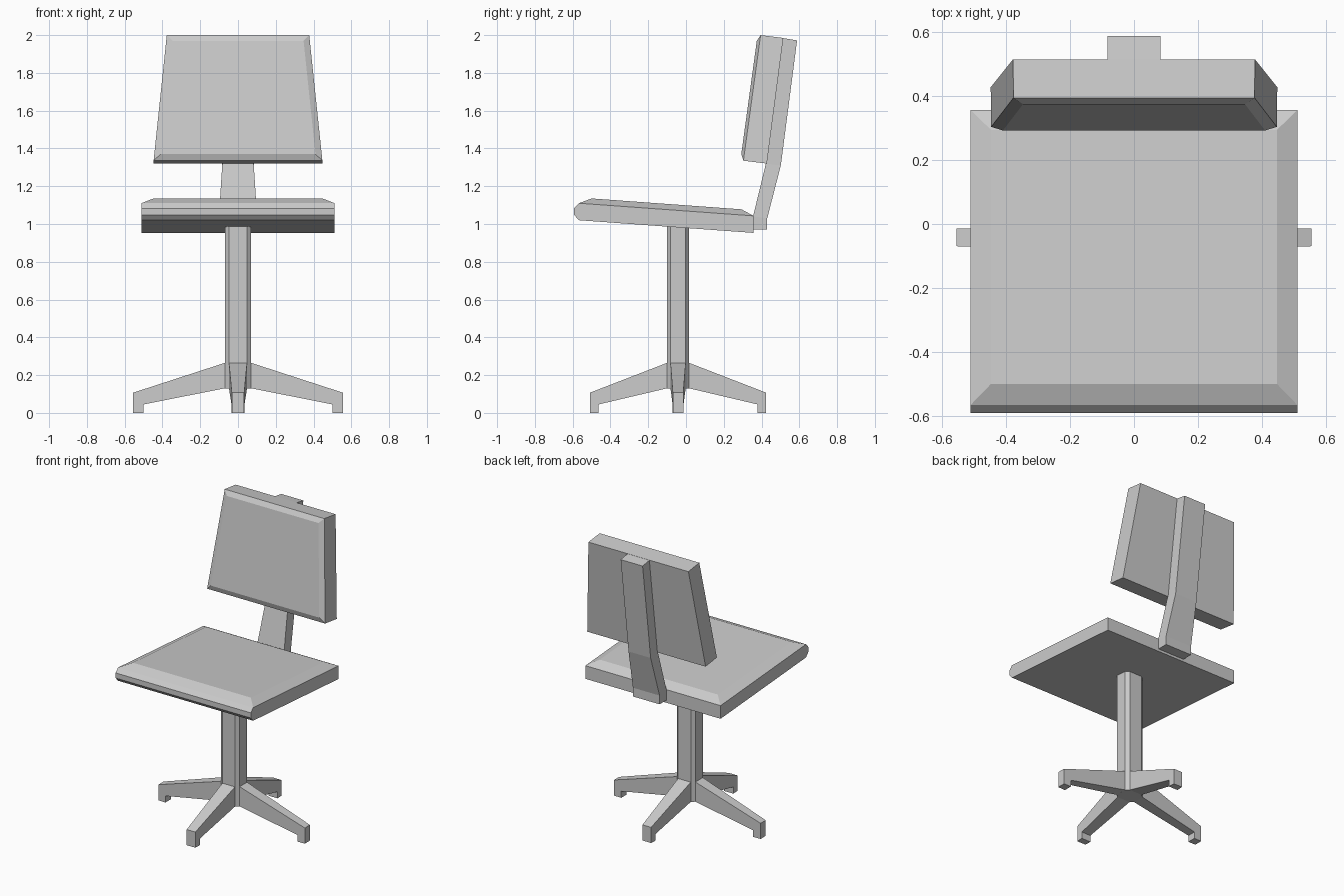
import bpy, bmesh
from math import pi
from mathutils import Matrix, Vector

cube = bpy.data.objects.get("Cube")
if cube:
    bpy.data.objects.remove(cube, do_unlink=True)

grey = bpy.data.materials.new("light_grey")
grey.use_nodes = True
grey.diffuse_color = (0.6, 0.6, 0.6, 1)
grey.node_tree.nodes["Principled BSDF"].inputs["Base Color"].default_value = (0.6, 0.6, 0.6, 1)


def finish(name, bm):
    bmesh.ops.recalc_face_normals(bm, faces=bm.faces[:])
    mesh = bpy.data.meshes.new(name)
    bm.to_mesh(mesh)
    bm.free()
    mesh.materials.append(grey)
    obj = bpy.data.objects.new(name, mesh)
    bpy.context.collection.objects.link(obj)
    return obj


def prism(profile, half):
    """Mirror a (y, z) side profile to x = +-half(y, z) and close it."""
    bm = bmesh.new()
    left, right = [[bm.verts.new((s * half(y, z), y, z)) for y, z in profile]
                   for s in (1, -1)]
    bm.faces.new(left)
    bm.faces.new(right[::-1])
    n = len(profile)
    for i in range(n):
        j = (i + 1) % n
        bm.faces.new((left[i], right[i], right[j], left[j]))
    bmesh.ops.recalc_face_normals(bm, faces=bm.faces[:])
    return bm, left, right


def cushion(bm, direction, inset, depth):
    """Raise a bevelled panel on the face looking most along direction."""
    bm.normal_update()
    face = max(bm.faces, key=lambda f: f.normal.dot(Vector(direction)))
    bmesh.ops.inset_region(bm, faces=[face], thickness=inset, depth=depth,
                           use_even_offset=True)


# Seat: tilted slab with a blunt nose and a bevelled top
seat, _, _ = prism([(0.357, 0.953), (-0.567, 1.02), (-0.592, 1.048), (-0.592, 1.083),
                    (-0.567, 1.11), (0.357, 1.043)], lambda y, z: 0.512)
cushion(seat, (0, 0, 1), 0.065, 0.03)
finish("seat", seat)

# Backrest: leaning slab, narrower at the top, bevelled at the front
back, _, _ = prism([(0.395, 2.0), (0.304, 1.335), (0.428, 1.32), (0.515, 1.985)],
                   lambda y, z: 0.377 + (2 - z) * 0.105)
cushion(back, (0, -1, 0), 0.033, 0.016)
finish("backrest", back)

# Bent support bar joining seat and backrest
bar, left, right = prism([(0.355, 0.97), (0.355, 1.04), (0.423, 1.32), (0.508, 1.985),
                          (0.588, 1.972), (0.502, 1.31), (0.43, 1.03), (0.43, 0.97)],
                         lambda y, z: 0.083 + min(0.018, max(0, 1.32 - z) * 0.065))
for side in (left, right):
    for i in (1, 2):
        bmesh.ops.connect_verts(bar, verts=[side[i], side[-1 - i]])
finish("support_bar", bar)

# The base is slightly shallower than it is wide
base = Matrix.Translation((0, -0.042, 0)) @ Matrix.Diagonal((1, 0.84, 1, 1))

# Column: square post with chamfered corners
column = bmesh.new()
bmesh.ops.create_cube(column, size=1, matrix=Matrix.Translation((0, 0, 0.565))
                      @ Matrix.Diagonal((0.14, 0.14, 0.87, 1)))
upright = [e for e in column.edges
           if abs(e.verts[0].co.z - e.verts[1].co.z) > 0.5]
bmesh.ops.bevel(column, geom=upright, offset=0.022, segments=1, affect='EDGES')
bmesh.ops.transform(column, matrix=base, verts=column.verts[:])
finish("column", column)

# Four tapering legs, each ending in a small foot
for i, name in enumerate(("back", "right", "front", "left")):
    leg, _, _ = prism([(0.06, 0.268), (0.555, 0.107), (0.555, 0), (0.5, 0),
                       (0.5, 0.045), (0.06, 0.132)],
                      lambda y, z: 0.05 - y * 0.031)
    bmesh.ops.transform(leg, matrix=base @ Matrix.Rotation(i * pi / 2, 4, 'Z'),
                        verts=leg.verts[:])
    finish(name + "_leg", leg)
